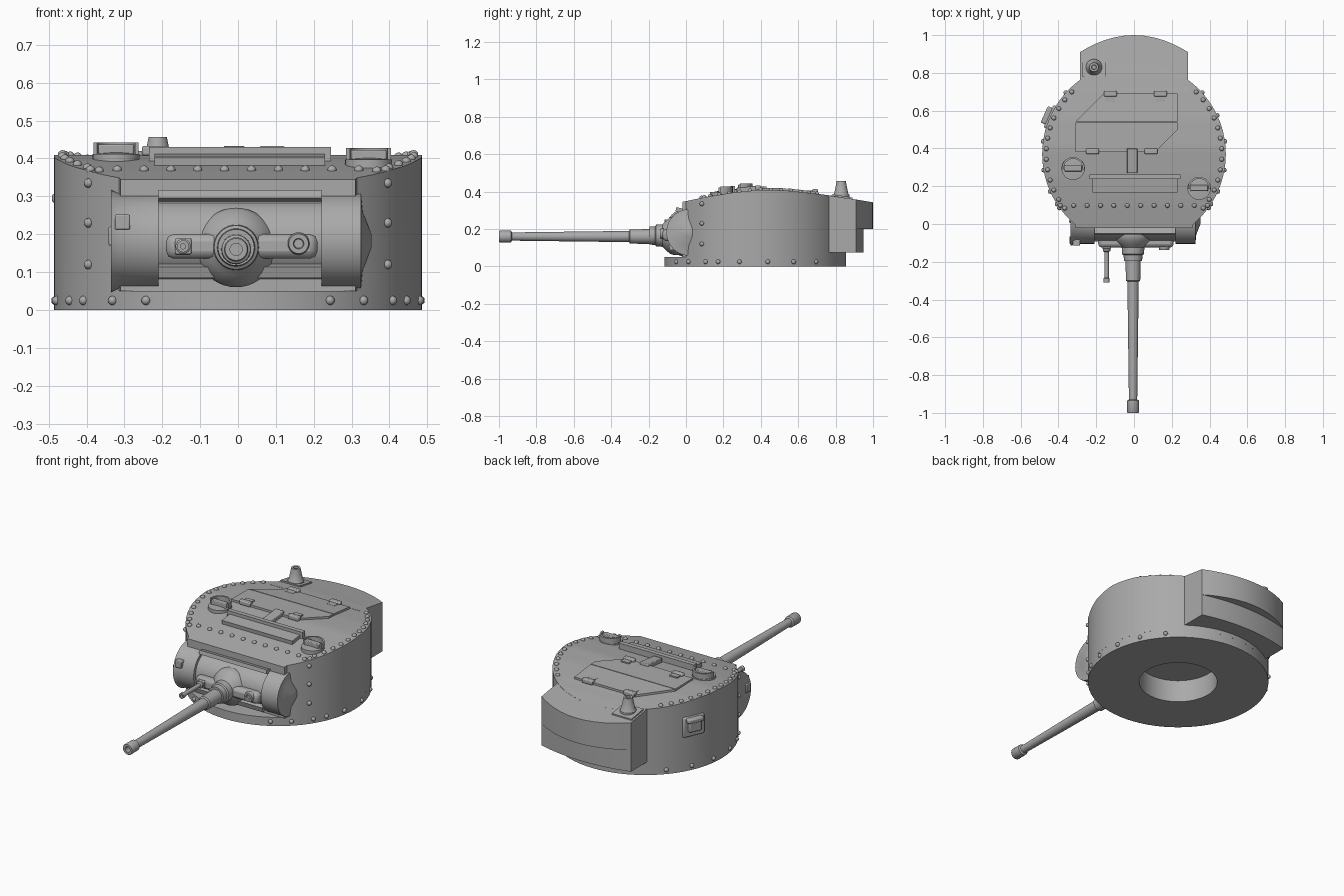
import bpy, bmesh
from math import sin, cos, pi, atan2, radians, sqrt
from mathutils import Matrix, Vector

cube = bpy.data.objects.get("Cube")
if cube:
    bpy.data.objects.remove(cube)

mat = bpy.data.materials.new("armour grey")
mat.use_nodes = True
mat.diffuse_color = (0.4, 0.4, 0.4, 1)
mat.node_tree.nodes["Principled BSDF"].inputs["Base Color"].default_value = (0.4, 0.4, 0.4, 1)

CY, R = 0.37, 0.486
ROOF = [(-0.02, 0.345), (0.1, 0.37), (0.25, 0.395), (0.4, 0.41), (0.55, 0.405), (0.77, 0.38), (1, 0.342)]


def roof(y):
    y = min(max(y, ROOF[0][0]), ROOF[-1][0])
    for (a, za), (b, zb) in zip(ROOF, ROOF[1:]):
        if y <= b:
            return za + (zb - za) * (y - a) / (b - a)


def finish(name, bm, bevel=0):
    bmesh.ops.recalc_face_normals(bm, faces=bm.faces)
    me = bpy.data.meshes.new(name)
    bm.to_mesh(me)
    bm.free()
    me.materials.append(mat)
    ob = bpy.data.objects.new(name, me)
    bpy.context.collection.objects.link(ob)
    if bevel:
        mod = ob.modifiers.new("bevel", 'BEVEL')
        mod.width, mod.segments = bevel, 2
    bpy.ops.object.select_all(action='DESELECT')
    bpy.context.view_layer.objects.active = ob
    ob.select_set(True)
    bpy.ops.object.shade_smooth_by_angle(angle=radians(32))
    return ob


def box(name, loc, size, rot=0, tilt=0, bevel=0):
    bm = bmesh.new()
    m = Matrix.Translation(loc) @ Matrix.Rotation(rot, 4, 'Z') @ Matrix.Rotation(tilt, 4, 'X')
    bmesh.ops.create_cube(bm, size=1, matrix=m @ Matrix.Diagonal((*size, 1)))
    return finish(name, bm, bevel)


def lathe(name, profile, loc, axis='Z', seg=32):
    """Spin (radius, height) pairs round an axis; Y runs forward, X runs left."""
    turn = {'Z': Matrix(), 'Y': Matrix.Rotation(pi / 2, 4, 'X'), 'X': Matrix.Rotation(pi / 2, 4, 'Y')}[axis]
    bm = bmesh.new()
    vs = [bm.verts.new((r, 0, h)) for r, h in profile]
    es = [bm.edges.new(p) for p in zip(vs, vs[1:])]
    bmesh.ops.spin(bm, geom=vs + es, cent=(0, 0, 0), axis=(0, 0, 1), angle=2 * pi, steps=seg)
    bmesh.ops.remove_doubles(bm, verts=bm.verts, dist=1e-5)
    bmesh.ops.transform(bm, matrix=Matrix.Translation(loc) @ turn, verts=bm.verts)
    return finish(name, bm)


def prism(name, pts, low, high, bevel=0):
    """Upright prism over a plan outline; low and high give z from y."""
    bm = bmesh.new()
    lo = [bm.verts.new((x, y, low(y))) for x, y in pts]
    hi = [bm.verts.new((x, y, high(y))) for x, y in pts]
    bm.faces.new(lo)
    bm.faces.new(hi)
    for i in range(len(pts)):
        j = (i + 1) % len(pts)
        bm.faces.new((lo[i], lo[j], hi[j], hi[i]))
    return finish(name, bm, bevel)


# Turret shell: cross-sections lofted from the flat front to the round back
bm = bmesh.new()
rings = []
a0 = 0.64
for i in range(41):
    a = a0 + (pi - 0.03 - a0) * i / 40
    w, y = R * sin(a), CY - R * cos(a)
    if i == 0:
        w, y = 0.31, -0.02
    rings.append([bm.verts.new(p) for p in ((-w, y, 0.05), (-w, y, roof(y)), (w, y, roof(y)), (w, y, 0.05))])
for p, q in zip(rings, rings[1:]):
    for k in range(3):
        bm.faces.new((p[k], p[k + 1], q[k + 1], q[k]))
bm.faces.new(rings[0])
bm.faces.new(rings[-1])
finish("turret_shell", bm)

# Base ring with the round well underneath
lathe("base_ring", [(0, 0.13), (0.21, 0.13), (0.21, 0), (R, 0), (R, 0.05), (0.25, 0.05)], (0, CY, 0), seg=72)


# Rear stowage bin: lower box and bulged upper part
def bin_plan(depth):
    arc = [(0.285 * cos(pi * i / 16), 0) for i in range(17)]
    return [(-0.285, 0.7), (0.285, 0.7)] + [(x, 0.91 + depth * (1 - (x / 0.285) ** 2)) for x, _ in arc]


prism("bin_lower", bin_plan(0.04), lambda y: 0.075, lambda y: 0.25)
prism("bin_upper", bin_plan(0.09), lambda y: 0.2, lambda y: roof(y) + 0.001)

# Roof hatch in two leaves, with hinges and latch
hatch_lo, hatch_hi = (lambda y: roof(y) - 0.02), (lambda y: roof(y) + 0.012)
prism("hatch_front", [(-0.31, 0.38), (0.11, 0.38), (0.23, 0.5), (0.23, 0.538), (-0.31, 0.538)], hatch_lo, hatch_hi)
prism("hatch_rear", [(-0.31, 0.542), (0.23, 0.542), (0.23, 0.69), (-0.16, 0.69)], hatch_lo, hatch_hi)
for x, y in ((-0.125, 0.69), (0.14, 0.69), (-0.22, 0.385), (0.09, 0.385)):
    box("hatch_hinge", (x, y, roof(y) + 0.012), (0.068, 0.03, 0.026), bevel=0.006)
    s = 1 if y < 0.5 else -1
    box("hinge_strap", (x, y + s * 0.03, roof(y) + 0.008), (0.05, 0.03, 0.02))
box("hatch_stop", (-0.01, 0.335, 0.41), (0.055, 0.13, 0.034), tilt=0.1, bevel=0.004)

# Ventilation cover on the front of the roof
box("vent_plate", (0.005, 0.205, 0.39), (0.45, 0.075, 0.036), tilt=0.12)
box("vent_back", (0.005, 0.25, 0.405), (0.48, 0.026, 0.05))

# Periscopes with half-round hoods
for x, y in ((-0.322, 0.295), (0.345, 0.19)):
    z = roof(y)
    lathe("periscope_base", [(0, -0.02), (0.062, -0.02), (0.062, 0.012), (0, 0.018)], (x, y, z))
    angs = [pi * i / 14 - 0.1 + 0.2 * i / 14 for i in range(15)]
    plan = [(x + r * cos(a), y + r * sin(a)) for r, seq in ((0.06, angs), (0.05, angs[::-1])) for a in seq]
    prism("periscope_hood", plan, lambda y_: z - 0.01, lambda y_: z + 0.043)
    box("periscope_head", (x, y, z + 0.018), (0.094, 0.032, 0.04), bevel=0.004)

# Aerial mount on a square foot
prism("aerial_foot", [(-0.275, 0.78), (-0.15, 0.78), (-0.15, 0.89), (-0.275, 0.89)], hatch_lo, lambda y: roof(y) + 0.008)
lathe("aerial_mount", [(0, 0), (0.043, 0), (0.043, 0.012), (0.037, 0.02), (0.027, 0.07), (0.024, 0.085),
                       (0.013, 0.085), (0.011, 0.07), (0, 0.07)], (-0.212, 0.83, 0.372))

# Side port on the right wall
ang = atan2(0.2, -0.45)
for name, d, z, size in (("port_plate", 0.483, 0.255, (0.024, 0.13, 0.115)),
                         ("port_block", 0.497, 0.262, (0.03, 0.075, 0.07)),
                         ("port_hood", 0.502, 0.295, (0.036, 0.095, 0.026))):
    box(name, (d * cos(ang), CY + d * sin(ang), z), size, rot=ang, bevel=0.008)

# Gun mantlet: drum with a recessed middle, cheeks and cap
MZ = 0.182
drum = [(0, -0.335), (0.135, -0.335), (0.125, -0.31), (0.125, -0.21), (0.108, -0.21),
        (0.108, 0.22), (0.125, 0.22), (0.125, 0.325), (0.075, 0.33), (0.02, 0.352), (0, 0.352)]
lathe("mantlet_drum", drum, (0, 0.02, MZ), 'X', 40)
box("mantlet_sill", (0.005, -0.06, 0.108), (0.43, 0.06, 0.03), tilt=0.3)
box("mantlet_lintel", (0.005, -0.02, 0.298), (0.43, 0.07, 0.022), tilt=-0.25)
box("mantlet_arm", (0.01, -0.085, 0.168), (0.4, 0.08, 0.065), bevel=0.02)
lathe("mantlet_boss", [(0, 0), (0.1, 0), (0.105, 0.05), (0.098, 0.075), (0.075, 0.1), (0.06, 0.115), (0.058, 0.15),
                       (0.05, 0.155), (0.048, 0.185), (0, 0.185)], (-0.005, -0.01, 0.165), 'Y', 40)
box("sight_block", (-0.145, -0.118, 0.168), (0.044, 0.03, 0.042), bevel=0.004)
lathe("sight_port", [(0, 0), (0.03, 0), (0.026, 0.02), (0.014, 0.02), (0.012, 0.01), (0, 0.01)],
      (0.16, -0.118, 0.175), 'Y')
box("side_catch", (-0.305, -0.095, 0.232), (0.04, 0.04, 0.04), bevel=0.004)
box("side_lug", (-0.335, -0.085, 0.195), (0.014, 0.04, 0.05), bevel=0.004)

# Main gun and coaxial machine gun
lathe("gun_barrel", [(0, 0), (0.04, 0), (0.038, 0.14), (0.03, 0.145), (0.022, 0.77), (0.031, 0.775), (0.032, 0.835),
                     (0.029, 0.84), (0.016, 0.84), (0.016, 0.77), (0, 0.77)], (-0.005, -0.16, 0.16), 'Y')
lathe("machine_gun", [(0, 0), (0.02, 0), (0.02, 0.025), (0.012, 0.03), (0.012, 0.165), (0.016, 0.17), (0.016, 0.192),
                      (0.007, 0.192), (0.007, 0.17), (0, 0.17)], (-0.145, -0.118, 0.168), 'Y', 16)

# Rivets: roof rim, roof front row, wall seams and base
spots = []
for i in range(12):
    x = -0.39 + 0.78 * i / 11
    spots.append((x, 0.098, roof(0.098)))
for s in (-1, 1):
    for i in range(13):
        a = radians(52 + 83 * i / 12)
        y = CY - 0.465 * cos(a)
        spots.append((s * 0.465 * sin(a), y, roof(y)))
    for z in (0.12, 0.23, 0.335):
        spots.append((s * 0.395, 0.085, z))
    for deg in (30, 43, 57, 66, 80, 98, 115, 132):
        a = radians(deg)
        spots.append((s * R * sin(a), CY - R * cos(a), 0.025))
bm = bmesh.new()
for p in spots:
    bmesh.ops.create_icosphere(bm, subdivisions=2, radius=0.0125, matrix=Matrix.Translation(p))
finish("rivets", bm)
